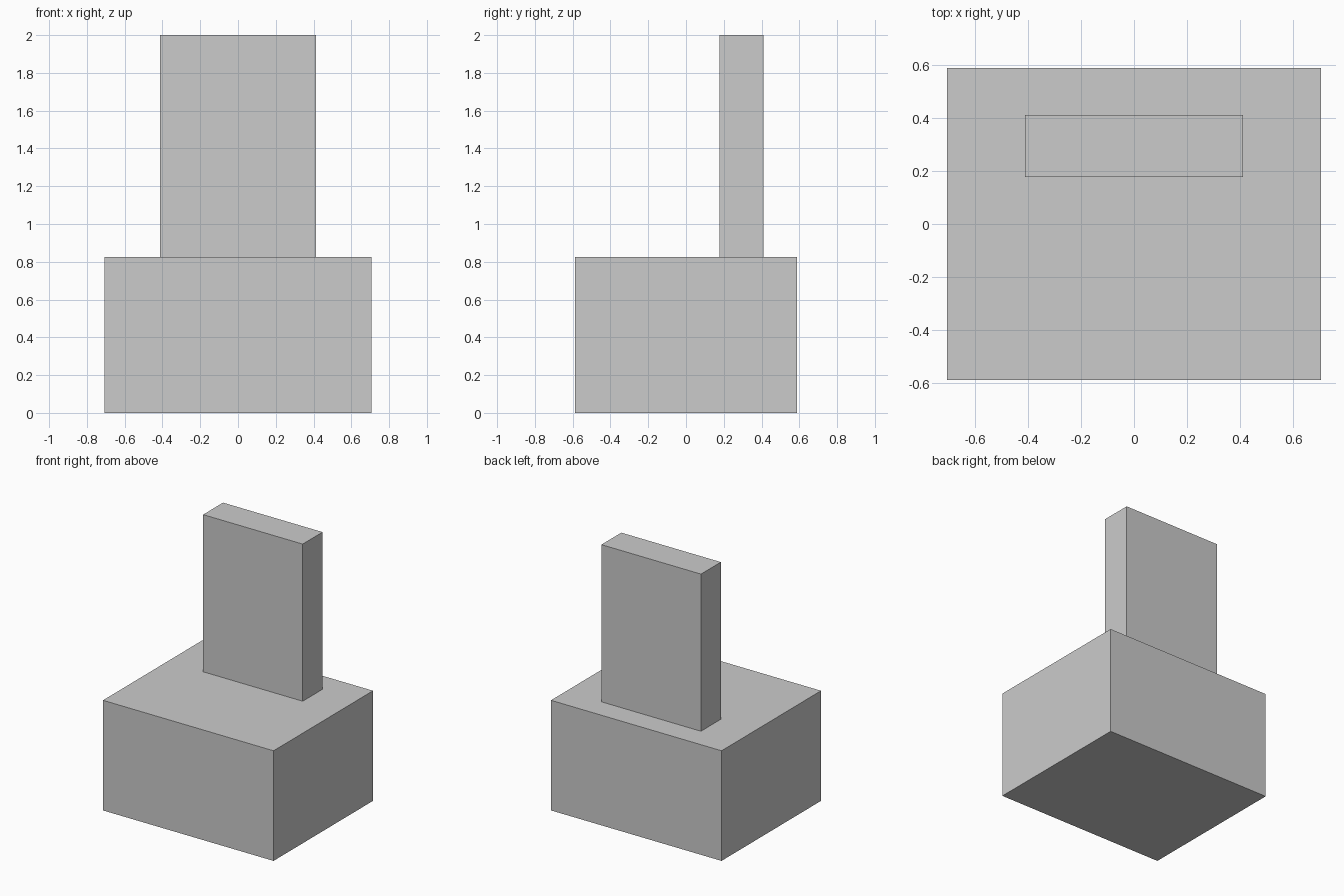
import bpy

default = bpy.data.objects.get("Cube")
if default:
    bpy.data.objects.remove(default, do_unlink=True)

# One plain grey for the whole model
grey = bpy.data.materials.new("light_grey")
grey.use_nodes = True
colour = (0.6, 0.6, 0.6, 1.0)
grey.diffuse_color = colour
grey.node_tree.nodes["Principled BSDF"].inputs["Base Color"].default_value = colour


def box(name, size, centre):
    """Axis-aligned block with its dimensions applied to the mesh."""
    bpy.ops.mesh.primitive_cube_add(size=1, location=centre)
    obj = bpy.context.object
    obj.name = obj.data.name = name
    obj.scale = size
    bpy.ops.object.transform_apply(location=False, rotation=False, scale=True)
    obj.data.materials.append(grey)
    return obj


TOTAL_HEIGHT = 2.0
BASE_HEIGHT = 0.824
upright_height = TOTAL_HEIGHT - BASE_HEIGHT

# Wide block on the ground
box("base_block", (1.412, 1.176, BASE_HEIGHT), (0, 0, BASE_HEIGHT / 2))

# Thin slab standing near the back of the base
box("upright_slab", (0.824, 0.235, upright_height),
    (0, 0.294, BASE_HEIGHT + upright_height / 2))
